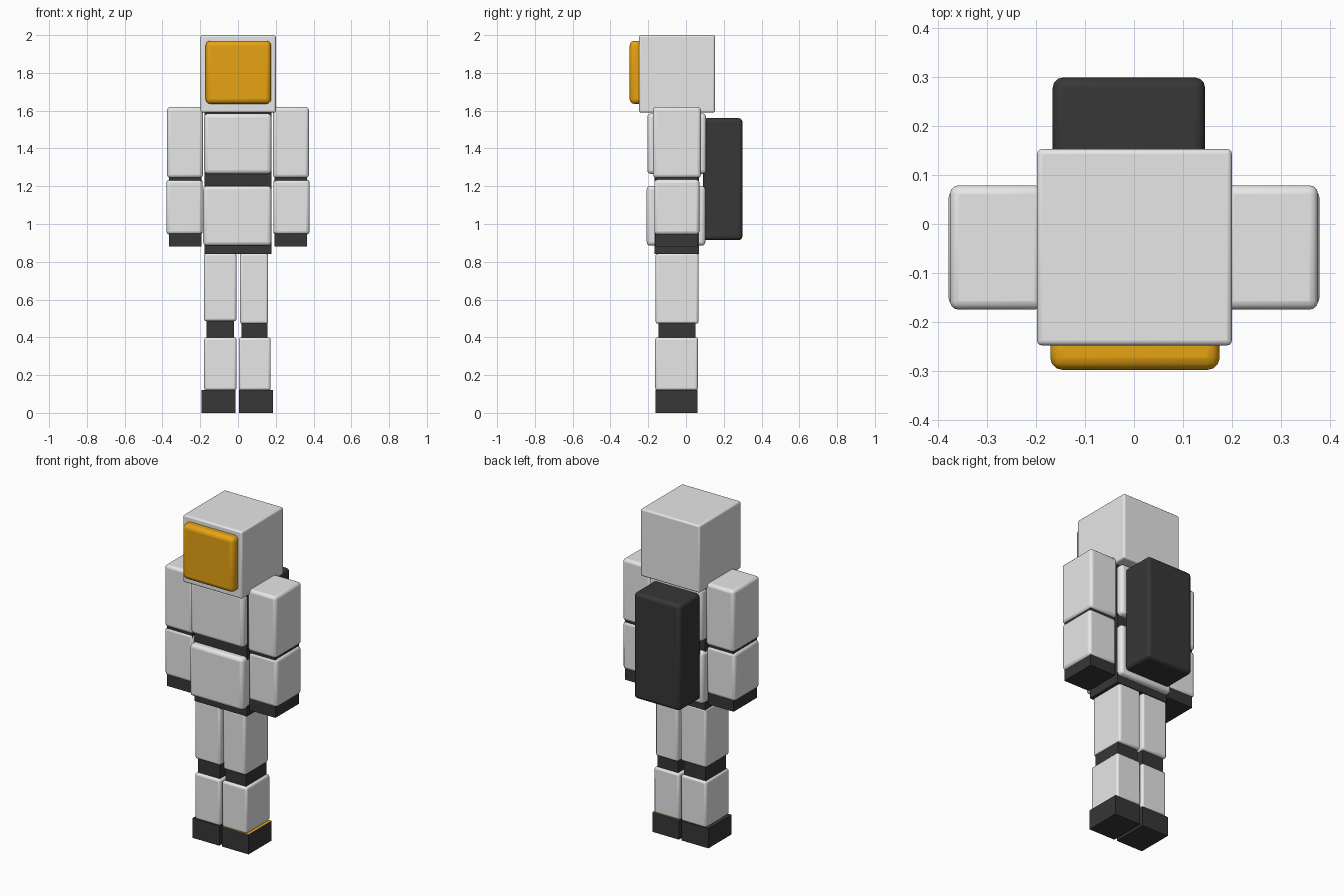
import bpy
import math

cube = bpy.data.objects.get("Cube")
if cube:
    bpy.data.objects.remove(cube, do_unlink=True)


def material(name, colour):
    mat = bpy.data.materials.new(name)
    mat.use_nodes = True
    mat.diffuse_color = (*colour, 1)
    bsdf = mat.node_tree.nodes["Principled BSDF"]
    bsdf.inputs["Base Color"].default_value = (*colour, 1)
    return mat


white = material("suit_white", (0.8, 0.8, 0.8))
dark = material("dark_grey", (0.038, 0.038, 0.038))
gold = material("visor_gold", (0.8, 0.37, 0.006))


def box(name, mat, x, y, z, bevel=0.0):
    """Box spanning the given ranges, with optionally rounded edges."""
    bpy.ops.mesh.primitive_cube_add(size=1)
    ob = bpy.context.object
    ob.name = name
    ob.data.materials.append(mat)
    ranges = (x, y, z)
    for v in ob.data.vertices:
        v.co = [(a + b) / 2 + c * (b - a) for c, (a, b) in zip(v.co, ranges)]
    if bevel:
        mod = ob.modifiers.new("rounded_edges", "BEVEL")
        mod.width = bevel
        mod.segments = 3
        bpy.ops.object.shade_smooth_by_angle(angle=math.radians(40))
    return ob


# Head and visor
box("head", white, (-0.198, 0.2), (-0.248, 0.153), (1.59, 2.0), 0.01)
box("visor", gold, (-0.171, 0.175), (-0.298, -0.22), (1.636, 1.97), 0.025)

# Torso: dark inner suit with two armour blocks
box("inner_torso", dark, (-0.177, 0.177), (-0.167, 0.07), (0.84, 1.592))
box("chest", white, (-0.179, 0.177), (-0.205, 0.107), (1.265, 1.585), 0.02)
box("abdomen", white, (-0.184, 0.177), (-0.208, 0.103), (0.885, 1.202), 0.02)
box("backpack", dark, (-0.166, 0.145), (0.09, 0.299), (0.915, 1.56), 0.02)

# Arms
for side, s in (("left", 1), ("right", -1)):
    def span(a, b):
        return tuple(sorted((s * a, s * b)))

    box(side + "_inner_arm", dark, span(0.192, 0.366), (-0.162, 0.064), (0.88, 1.5))
    box(side + "_upper_arm", white, span(0.185, 0.376), (-0.175, 0.079), (1.244, 1.62), 0.018)
    box(side + "_forearm", white, span(0.187, 0.379), (-0.168, 0.071), (0.944, 1.236), 0.018)

# Legs: each side has its own slightly different thigh and boot spans
legs = (("left", (0.01, 0.16), (0.018, 0.156), (0.004, 0.173), (0.006, 0.185), 0.472),
        ("right", (-0.18, -0.008), (-0.168, -0.02), (-0.179, -0.008), (-0.193, -0.012), 0.486))
for side, thigh, knee, shin, boot, low in legs:
    box(side + "_thigh", white, thigh, (-0.161, 0.067), (low, 0.846), 0.013)
    box(side + "_knee", dark, knee, (-0.146, 0.05), (0.38, 0.52))
    box(side + "_shin", white, shin, (-0.163, 0.063), (0.119, 0.4), 0.013)
    foot = box(side + "_boot", dark, boot, (-0.162, 0.06), (0, 0.12))
    if side == "left":
        # Gold upper face on this boot
        foot.data.materials.append(gold)
        for face in foot.data.polygons:
            face.material_index = int(face.normal.z > 0.5)
